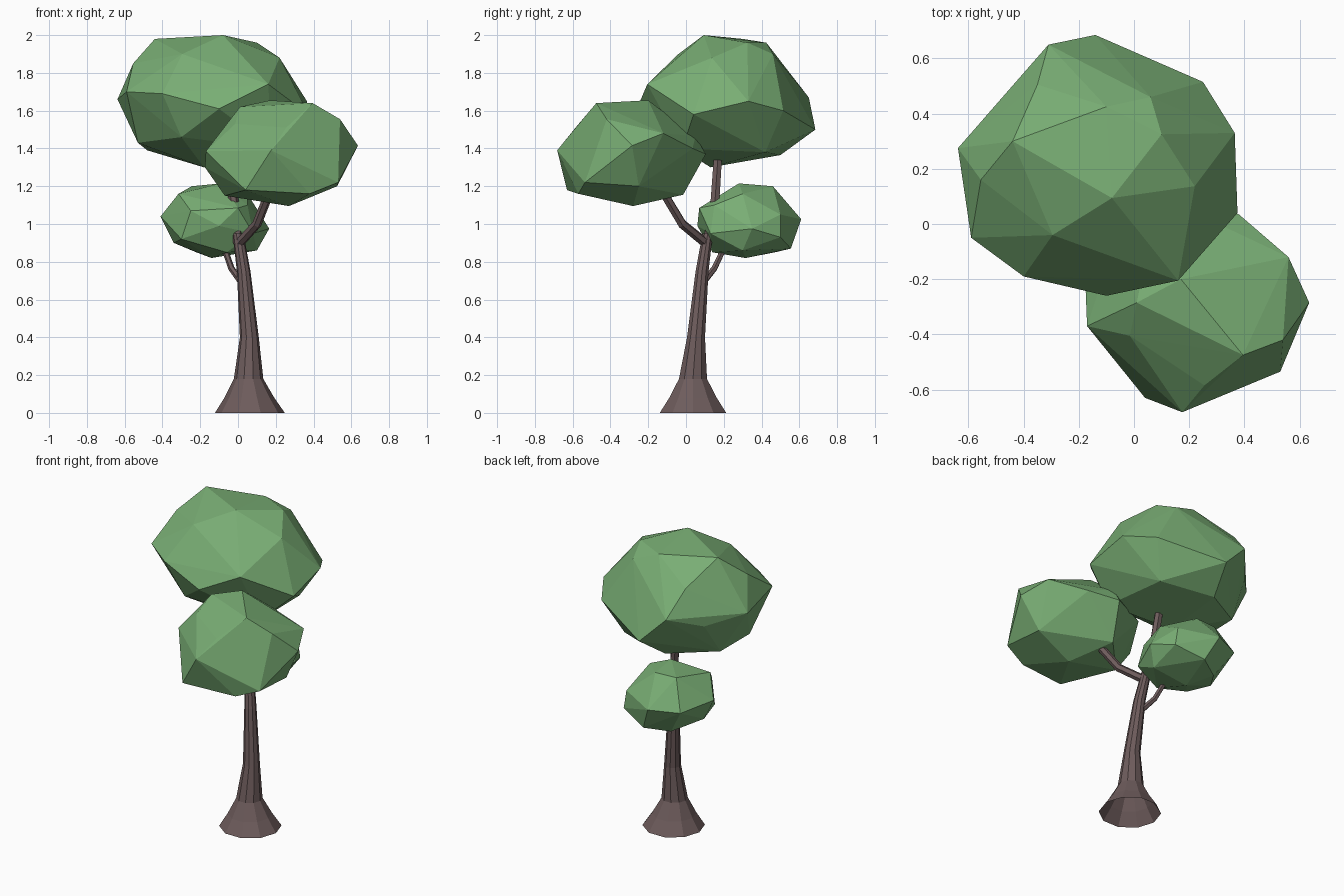
import bpy, bmesh, math
from mathutils import Vector


def material(name, rgb):
    m = bpy.data.materials.new(name)
    m.diffuse_color = (*rgb, 1)
    return m


BARK = material("bark", (0.155, 0.107, 0.107))
LEAF = material("leaf", (0.19, 0.42, 0.175))


def finish(bm, name, mat):
    me = bpy.data.meshes.new(name)
    bm.to_mesh(me)
    bm.free()
    me.materials.append(mat)
    bpy.context.collection.objects.link(bpy.data.objects.new(name, me))


def limb(name, path, sides, level=False):
    """Tapered faceted tube, open at its root; path holds (x, y, z, radius)."""
    bm = bmesh.new()
    pts = [Vector(p[:3]) for p in path]
    rings = []
    for i, p in enumerate(pts):
        t = pts[min(i + 1, len(pts) - 1)] - pts[max(i - 1, 0)]
        q = Vector((0, 0, 1)).rotation_difference(t)
        ring = []
        for k in range(sides):
            a = 2 * math.pi * k / sides
            v = Vector((math.cos(a), math.sin(a), 0)) * path[i][3]
            ring.append(bm.verts.new(p + (v if level else q @ v)))
        rings.append(ring)
    for a, b in zip(rings, rings[1:]):
        for k in range(sides):
            n = (k + 1) % sides
            bm.faces.new((a[k], a[n], b[n], b[k]))
    bm.faces.new(rings[-1])
    finish(bm, name, BARK)


def clump(name, points):
    """Faceted leaf mass wrapped around its corner points."""
    bm = bmesh.new()
    for p in points:
        bm.verts.new(p)
    bmesh.ops.convex_hull(bm, input=bm.verts)
    bmesh.ops.delete(bm, geom=[v for v in bm.verts if not v.link_faces], context='VERTS')
    bmesh.ops.recalc_face_normals(bm, faces=bm.faces)
    finish(bm, name, LEAF)


# Trunk with flared foot
limb("trunk", [(0.063, 0.037, 0, 0.185), (0.06, 0.037, 0.08, 0.132),
               (0.056, 0.037, 0.18, 0.078), (0.06, 0.053, 0.4, 0.05),
               (0.03, 0.085, 0.75, 0.036), (0.0, 0.115, 0.95, 0.029)], 10, True)

# Branches
limb("top_branch", [(0.003, 0.113, 0.9, 0.028), (-0.02, 0.152, 1.1, 0.027),
                    (-0.05, 0.168, 1.34, 0.025)], 6)
limb("front_branch", [(0.0, 0.115, 0.89, 0.026), (0.1, -0.02, 1.0, 0.025),
                      (0.16, -0.11, 1.15, 0.024)], 6)
limb("back_branch", [(0.02, 0.09, 0.69, 0.018), (-0.035, 0.15, 0.765, 0.017),
                     (-0.075, 0.205, 0.88, 0.016)], 6)

# Leaf clumps
clump("top_leaves", [
    (-0.31, 0.65, 1.67), (-0.14, 0.685, 1.5), (0.25, 0.515, 1.6), (0.365, 0.33, 1.65),
    (0.375, 0.04, 1.58), (0.16, -0.205, 1.74), (-0.1, -0.26, 1.61), (-0.4, -0.19, 1.69),
    (-0.59, -0.05, 1.7), (-0.638, 0.275, 1.66), (-0.35, 0.505, 1.83), (-0.44, 0.3, 1.98),
    (-0.1, 0.425, 1.96), (0.06, 0.46, 1.9), (0.1, 0.325, 1.96), (0.22, 0.137, 1.88),
    (-0.08, 0.094, 2.0), (-0.295, -0.04, 1.9), (-0.555, 0.16, 1.85), (-0.18, 0.13, 1.3),
    (-0.53, 0.1, 1.43), (-0.48, 0.33, 1.39), (-0.2, 0.5, 1.365), (0.15, 0.42, 1.38),
    (-0.46, 0.47, 1.6), (-0.3, -0.12, 1.46), (0.18, -0.02, 1.4)])
clump("front_leaves", [
    (0.635, -0.285, 1.415), (0.54, -0.42, 1.555), (0.395, -0.475, 1.64), (0.53, -0.535, 1.22),
    (0.175, -0.682, 1.39), (0.255, -0.585, 1.51), (-0.015, -0.405, 1.53), (0.01, -0.285, 1.62),
    (0.04, -0.63, 1.18), (-0.17, -0.37, 1.385), (-0.175, -0.245, 1.3), (0.38, 0.035, 1.4),
    (0.56, -0.12, 1.48), (0.2, 0.105, 1.37), (0.17, -0.2, 1.655), (0.27, -0.28, 1.095),
    (-0.07, -0.25, 1.15), (0.525, -0.25, 1.2), (0.15, -0.015, 1.155), (-0.06, -0.03, 1.38),
    (0.2, 0.05, 1.465), (0.05, -0.09, 1.57), (0.38, -0.57, 1.16)])
clump("back_leaves", [
    (-0.41, 0.3, 1.04), (-0.315, 0.2, 1.16), (-0.245, 0.45, 1.2), (-0.09, 0.28, 1.215),
    (0.05, 0.3, 1.16), (0.165, 0.35, 0.975), (0.1, 0.3, 0.86), (-0.14, 0.315, 0.82),
    (-0.34, 0.3, 0.9), (-0.1, 0.06, 0.99), (0.0, 0.07, 1.085), (-0.15, 0.61, 1.025),
    (-0.08, 0.555, 0.87), (-0.33, 0.53, 1.02), (0.08, 0.5, 1.05), (-0.1, 0.46, 1.2),
    (0.08, 0.13, 0.95), (-0.3, 0.13, 0.92), (-0.06, 0.14, 0.85), (0.05, 0.15, 1.1),
    (0.1, 0.5, 0.93), (-0.22, 0.47, 0.85), (-0.25, 0.09, 1.07)])
